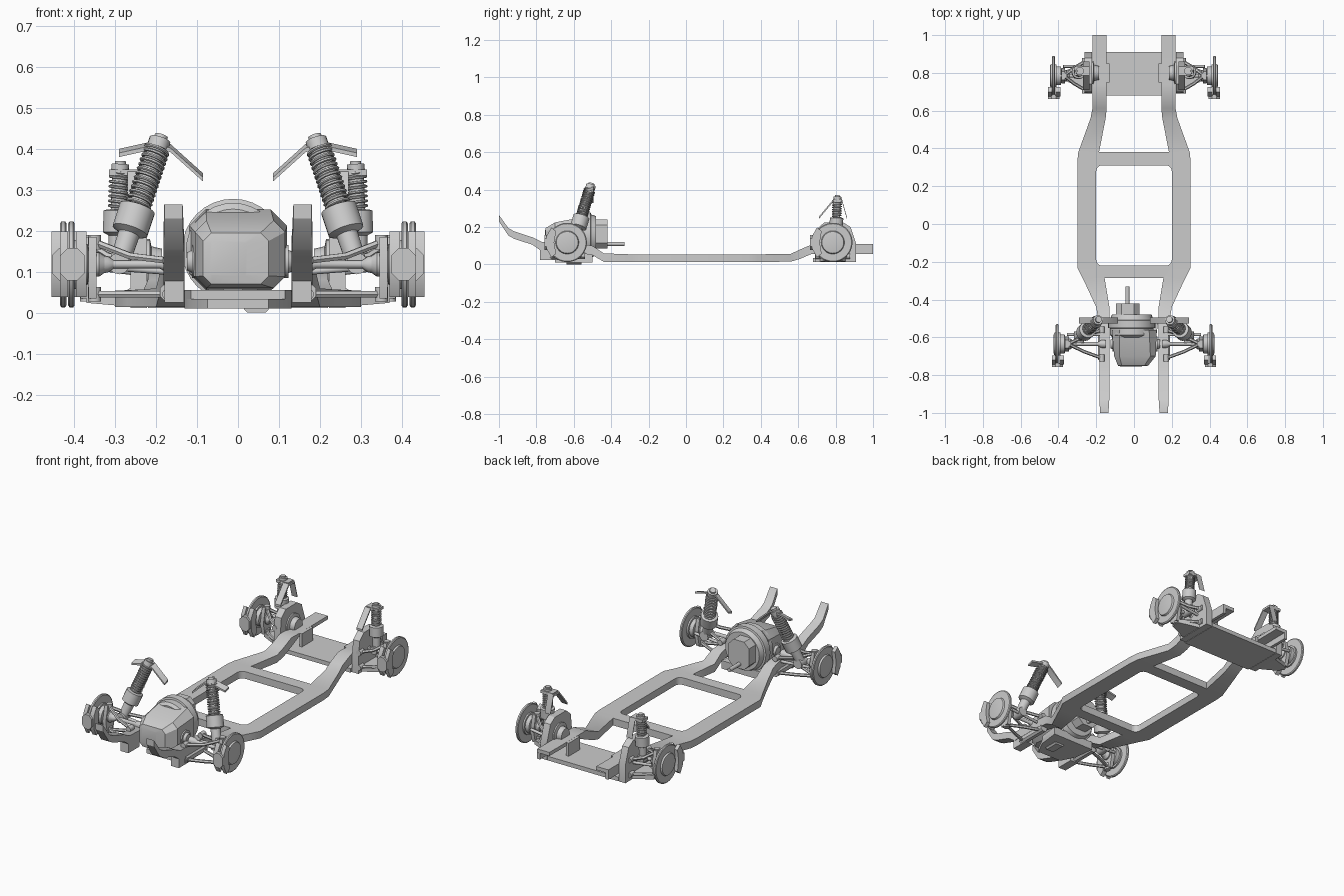
import bpy, bmesh, math
from mathutils import Vector, Matrix

cube = bpy.data.objects.get("Cube")
if cube:
    bpy.data.objects.remove(cube)

grey = bpy.data.materials.new("plain grey")
grey.use_nodes = True
grey.diffuse_color = (0.6, 0.6, 0.6, 1)
grey.node_tree.nodes["Principled BSDF"].inputs["Base Color"].default_value = (0.6, 0.6, 0.6, 1)
parts = []


def add(name, mesh):
    ob = bpy.data.objects.new(name, mesh)
    bpy.context.collection.objects.link(ob)
    mesh.materials.clear()
    mesh.materials.append(grey)
    parts.append(ob)
    return ob


def loft(name, sections):
    """Skin closed rings of equal length and cap both ends."""
    bm = bmesh.new()
    rings = [[bm.verts.new(p) for p in s] for s in sections]
    n = len(rings[0])
    for a, b in zip(rings, rings[1:]):
        for i in range(n):
            j = (i + 1) % n
            bm.faces.new((a[i], a[j], b[j], b[i]))
    bm.faces.new(rings[0])
    bm.faces.new(rings[-1])
    bmesh.ops.recalc_face_normals(bm, faces=bm.faces)
    mesh = bpy.data.meshes.new(name)
    bm.to_mesh(mesh)
    bm.free()
    return add(name, mesh)


def rect(y, x0, x1, z0, z1, c=0):
    """Rectangle in the xz plane, with cut corners when c is set."""
    if not c:
        return [(x0, y, z0), (x1, y, z0), (x1, y, z1), (x0, y, z1)]
    return [(x0 + c, y, z0), (x1 - c, y, z0), (x1, y, z0 + c), (x1, y, z1 - c),
            (x1 - c, y, z1), (x0 + c, y, z1), (x0, y, z1 - c), (x0, y, z0 + c)]


def box(name, x, y, z, c=0):
    return loft(name, [rect(v, *x, *z, c) for v in y])


def plate_yz(name, pts, x0, x1):
    return loft(name, [[(x, y, z) for y, z in pts] for x in (x0, x1)])


def folded(pts, thick):
    """Outline of a folded sheet below a line of points."""
    return pts + [(a, z - thick) for a, z in reversed(pts)]


def turned(name, p, q, profile, seg=24):
    """Turn a (position along axis, radius) profile around the line p to q."""
    p, q = Vector(p), Vector(q)
    turn = (q - p).to_track_quat('Z', 'Y')
    ring = [Vector((math.cos(a), math.sin(a), 0))
            for a in (math.tau * i / seg for i in range(seg))]
    return loft(name, [[p.lerp(q, t) + turn @ (v * r) for v in ring] for t, r in profile])


def rod(name, p, q, r, seg=12):
    return turned(name, p, q, [(0, r), (1, r)], seg)


def pipe(name, pts, r):
    """Round tube through a list of points."""
    cu = bpy.data.curves.new(name, 'CURVE')
    cu.dimensions, cu.bevel_depth, cu.bevel_resolution = '3D', r, 1
    cu.use_fill_caps = True
    sp = cu.splines.new('POLY')
    sp.points.add(len(pts) - 1)
    for a, b in zip(sp.points, pts):
        a.co = (*b, 1)
    tmp = bpy.data.objects.new("tube_path", cu)
    bpy.context.collection.objects.link(tmp)
    deps = bpy.context.evaluated_depsgraph_get()
    mesh = bpy.data.meshes.new_from_object(tmp.evaluated_get(deps))
    bpy.data.objects.remove(tmp)
    return add(name, mesh)


def coil(name, p, q, r, wire, turns):
    rot = (q - p).to_track_quat('Z', 'Y')
    n = turns * 14
    pts = []
    for i in range(n + 1):
        a = math.tau * i * turns / n
        pts.append(p.lerp(q, i / n) + rot @ Vector((r * math.cos(a), r * math.sin(a), 0)))
    pipe(name, pts, wire)


# Chassis rail: y, inner x, outer x, centre height, thickness
rail = [(-1, .135, .18, .247, .035), (-.95, .132, .182, .175, .04), (-.92, .13, .182, .158, .04),
        (-.82, .13, .182, .125, .04), (-.77, .13, .182, .095, .05), (-.58, .13, .182, .088, .05),
        (-.5, .13, .19, .075, .05), (-.44, .13, .2, .037, .045), (-.29, .155, .27, .034, .04),
        (-.23, .2, .3, .034, .04), (.33, .2, .3, .034, .04), (.38, .185, .295, .034, .04),
        (.56, .15, .23, .036, .042), (.61, .145, .22, .055, .05), (.68, .145, .22, .085, .05),
        (.74, .145, .22, .098, .02), (1, .145, .22, .1, .02)]
loft("left_chassis_rail", [rect(y, a, b, z - h / 2, z + h / 2) for y, a, b, z, h in rail])
box("left_rear_rail_web", (.203, .22), (.66, 1), (.055, .1))
box("left_rear_rail_pad", (.13, .146), (.75, .85), (.035, .108))

# Cross members and rounded corners of the centre opening
low = (.014, .054)
box("rear_cross_member", (-.21, .21), (.31, .38), low)
box("front_cross_member", (-.21, .21), (-.285, -.22), low)
for name, y, d in (("front", -.22, .03), ("rear", .31, -.03)):
    fillet = [(.2, y)]
    for i in range(6):
        a = math.pi / 2 * i / 5
        fillet.append((.17 + .03 * math.cos(a), y + d - d * math.sin(a)))
    loft("left_" + name + "_fillet", [[(x, v, z) for x, v in fillet] for z in low])
box("rear_floor_plate", (-.22, .22), (.68, .91), (.012, .035))
belly = [(-.7, .075), (-.62, .115), (-.5, .13)]
loft("front_belly_plate", [rect(y, -w, w, .01, .034) for y, w in belly])
box("front_belly_boss", (.015, .075), (-.64, -.56), (0, .03), .008)
loft("front_belly_cradle", [rect(y, -w, w, .034, .055) for y, w in belly[1:]])
box("left_rail_foot", (.132, .18), (-.78, -.68), (.025, .09))

# Drive unit: cast housing, round bell, rear case and output shaft
loft("motor_housing", [rect(-.755, -.068, .022, .09, .175, .005),
                       rect(-.75, -.085, .075, .07, .195, .02),
                       rect(-.7, -.105, .115, .06, .225, .028),
                       rect(-.56, -.118, .12, .055, .252, .04)])
turned("motor_bell", (-.012, -.6, .153), (-.012, -.48, .153),
       [(0, .1), (.1, .115), (.4, .115), (.42, .125), (.75, .125), (.77, .115), (1, .105)], 32)
box("motor_rear_case", (-.095, .03), (-.5, -.42), (.085, .24), .03)
rod("output_shaft", (-.035, -.43, .11), (-.035, -.33, .11), .011)
for side, x in (("right", -.1), ("left", .11)):
    turned("motor_" + side + "_port", (x, -.635, .125), (x * 1.25, -.635, .125),
           [(0, .04), (.5, .04), (.5, .028), (1, .022)], 16)


def corner(end, x, y, inner, k):
    """Brake, hub, knuckle and wishbones; k points towards the caliper in y."""
    n = "left_" + end + "_"
    z = .118
    # Brake disc with raised hub cap
    turned(n + "brake_disc", (x - .035, y, z), (x, y, z),
           [(0, .06), (.25, .06), (.25, .1), (.35, .105), (.6, .105), (.7, .1),
            (.7, .062), (.95, .058), (1, .05)], 48)
    turned(n + "hub", (x - .1, y, z), (x - .03, y, z),
           [(0, .02), (.2, .03), (.55, .03), (.6, .05), (1, .05)], 20)
    # Caliper wraps the disc edge
    cal = [(y + k * a, z + b) for a, b in ((.06, -.06), (.085, -.08), (.11, -.035),
                                           (.11, .035), (.085, .08), (.06, .06), (.07, 0))]
    plate_yz(n + "caliper_outer", cal, x - .01, x + .01)
    plate_yz(n + "caliper_inner", cal, x - .055, x - .03)
    box(n + "caliper_bridge", (x - .05, x + .009), sorted((y + k * .1, y + k * .122)),
        (z - .04, z + .04), .018)
    # Upright knuckle
    kn = [(y + a, b) for a, b in ((-.025, .035), (.025, .035), (.04, .1),
                                  (.022, .185), (-.022, .185), (-.04, .1))]
    plate_yz(n + "knuckle", kn, x - .08, x - .06)
    for level, h, drop in (("lower", .045, 0), ("upper", .172, .045)):
        rod(n + level + "_ball_joint", (x - .075, y, h - .018), (x - .075, y, h + .018), .016)
        for tag, d in (("front", -.075), ("rear", .075)):
            mid = (inner * .5 + (x - .07) * .5, y + d * .55, h - drop * .75)
            pipe(n + level + "_" + tag + "_arm",
                 [(inner, y + d, h - drop), mid, (x - .075, y, h)], .009)
            rod(n + level + "_" + tag + "_bush", (inner, y + d - .018, h - drop),
                (inner, y + d + .018, h - drop), .015)
    # Drive shaft with boots, and steering link
    turned(n + "drive_shaft", (inner - .02, y, z), (x - .07, y, z),
           [(0, .022), (.12, .02), (.2, .01), (.75, .01), (.82, .02), (1, .024)], 16)
    rod(n + "track_rod", (inner, y - k * .05, .1), (x - .07, y - k * .05, .115), .008)


def strut(end, top, bottom, r, split, turns):
    """Coil-over strut; split is where the spring meets the damper body."""
    n = "left_" + end + "_"
    t, b = Vector(top), Vector(bottom)
    seat = t.lerp(b, split)
    head = t.lerp(b, .1)
    turned(n + "strut_top", t, head, [(0, r * .5), (.3, r * .5), (.3, r * .8), (1, r * .8)], 16)
    rod(n + "strut_rod", head, seat, r * .7, 16)
    coil(n + "spring", head, seat, r * .87, r * .13, turns)
    turned(n + "damper_body", seat, b,
           [(0, r * 1.15), (.02, r * 1.35), (.42, r * 1.35), (.48, r * .8), (1, r * .75)], 20)
    rod(n + "strut_eye", b + Vector((0, -.03, 0)), b + Vector((0, .03, 0)), r * .8)


# Front corner
corner("front", .425, -.635, .17, -1)
strut("front", (.187, -.505, .432), (.29, -.6, .12), .033, .56, 13)
sheet = folded([(.085, .34), (.165, .412), (.2, .42), (.29, .4)], .01)
loft("left_front_strut_bracket",
     [[(x, y, z - drop) for x, z in sheet] for y, drop in ((-.528, .01), (-.495, 0))])
box("left_front_arm_mount", (.15, .19), (-.72, -.54), (.03, .07), .01)

# Rear corner
corner("rear", .445, .785, .26, -1)
strut("rear", (.287, .81, .37), (.297, .8, .12), .027, .48, 8)
box("left_rear_strut_cap", (.24, .315), (.785, .835), (.335, .35))
plate_yz("left_rear_strut_bracket",
         folded([(.71, .255), (.785, .345), (.835, .345), (.86, .255)], .012), .235, .27)
side = [(.69, .012), (.91, .012), (.91, .11), (.88, .2), (.84, .225), (.74, .225), (.7, .19), (.69, .1)]
plate_yz("left_rear_side_plate", side, .222, .262)
turned("left_rear_side_boss", (.26, .8, .12), (.185, .8, .12),
       [(0, .06), (.6, .06), (.65, .042), (1, .036)], 20)
# Tapering lower control arm
loft("left_rear_lower_wing", [[(x, .785 - w, a), (x, .785 + w, a), (x, .785 + w, b), (x, .785 - w, b)]
                              for x, w, a, b in ((.255, .07, .014, .05), (.37, .025, .024, .045))])

# Mirror every left part to the right
for ob in [o for o in parts if o.name.startswith("left_")]:
    mesh = ob.data.copy()
    mesh.transform(Matrix.Scale(-1, 4, (1, 0, 0)))
    mesh.flip_normals()
    add(ob.name.replace("left_", "right_", 1), mesh)

# Smooth shading with sharp edges kept
bpy.ops.object.select_all(action='DESELECT')
for ob in parts:
    ob.select_set(True)
bpy.context.view_layer.objects.active = parts[0]
bpy.ops.object.shade_smooth_by_angle(angle=math.radians(32))
